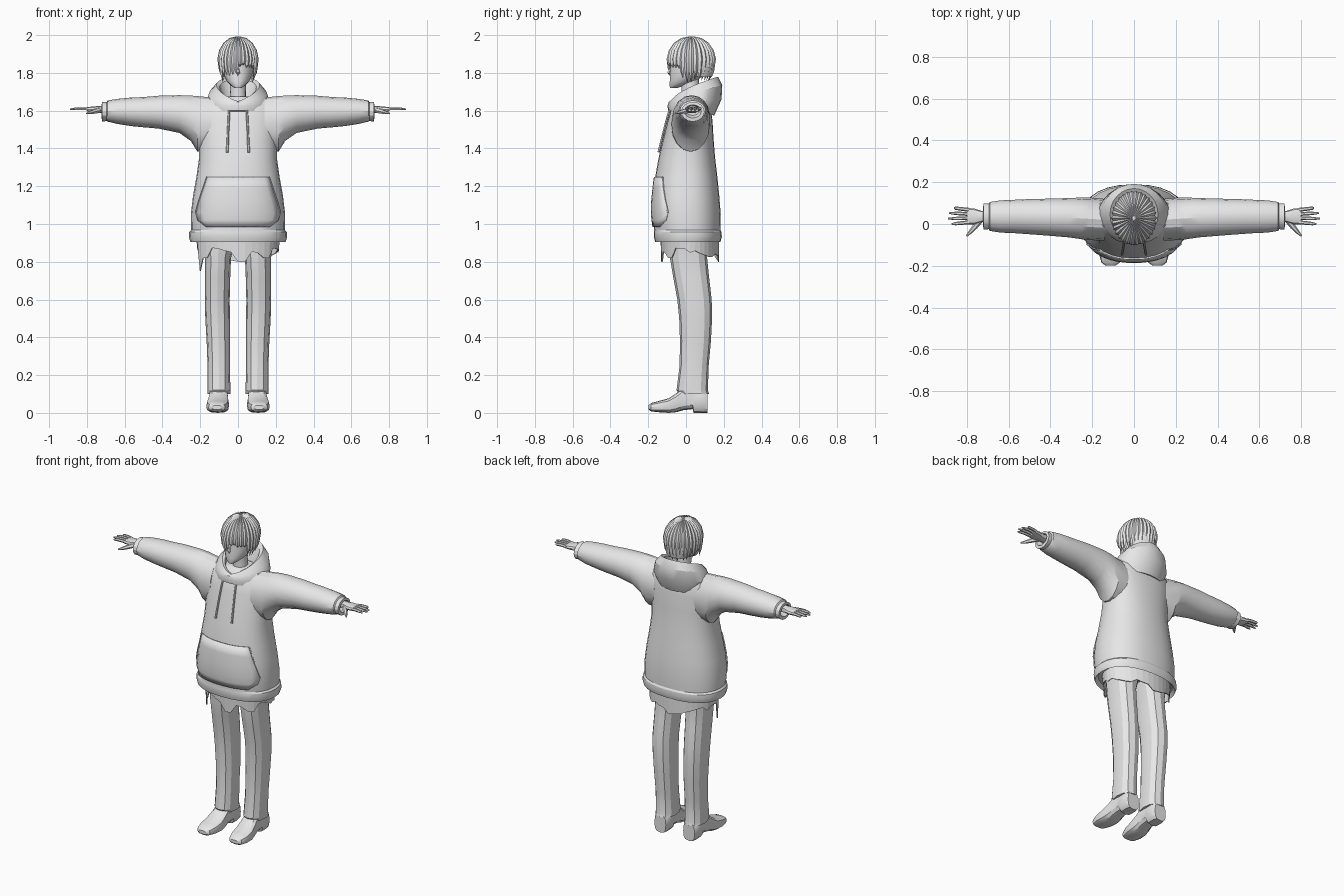
import bpy, bmesh, math, random
from mathutils import Vector

if "Cube" in bpy.data.objects:
    bpy.data.objects.remove(bpy.data.objects["Cube"])

random.seed(4)
grey = bpy.data.materials.new("plain_grey")
grey.diffuse_color = (0.8, 0.8, 0.8, 1)
grey.use_nodes = True
grey.node_tree.nodes["Principled BSDF"].inputs["Base Color"].default_value = grey.diffuse_color


def finish(name, bm, mirror=False, smooth=None, thick=0):
    bmesh.ops.recalc_face_normals(bm, faces=bm.faces)
    me = bpy.data.meshes.new(name)
    bm.to_mesh(me)
    bm.free()
    me.materials.append(grey)
    ob = bpy.data.objects.new(name, me)
    bpy.context.collection.objects.link(ob)
    if thick:
        ob.modifiers.new("thickness", 'SOLIDIFY').thickness = thick
    if mirror:
        ob.modifiers.new("mirror", 'MIRROR')
    if smooth:
        bpy.context.view_layer.objects.active = ob
        ob.select_set(True)
        bpy.ops.object.shade_smooth_by_angle(angle=math.radians(smooth))
        ob.select_set(False)
    return ob


def loft(bm, rings, cap=True, loop=False):
    vs = [[bm.verts.new(p) for p in r] for r in rings]
    n = len(vs[0])
    pairs = list(zip(vs, vs[1:])) + ([(vs[-1], vs[0])] if loop else [])
    for a, b in pairs:
        for i in range(n):
            j = (i + 1) % n
            bm.faces.new((a[i], a[j], b[j], b[i]))
    if cap and not loop:
        bm.faces.new(vs[0])
        bm.faces.new(vs[-1])


def oval(c, u, v, n=16, p=2.0):
    """Rounded outline about c spanned by half-axes u and v."""
    c, u, v = Vector(c), Vector(u), Vector(v)
    out = []
    for i in range(n):
        a = 2 * math.pi * i / n
        k, s = math.cos(a), math.sin(a)
        out.append(c + u * math.copysign(abs(k) ** (2 / p), k)
                   + v * math.copysign(abs(s) ** (2 / p), s))
    return out


def flat_ring(z, rx, yf, yb, n=16, p=2.0, xc=0):
    return oval((xc, (yf + yb) / 2, z), (rx, 0, 0), (0, (yb - yf) / 2, 0), n, p)


def tube(bm, pts, radii, n=6):
    pts = [Vector(p) for p in pts]
    rings = []
    for i, p in enumerate(pts):
        d = pts[min(i + 1, len(pts) - 1)] - pts[max(i - 1, 0)]
        q = d.to_track_quat('Z', 'Y')
        rings.append(oval(p, q @ Vector((radii[i], 0, 0)), q @ Vector((0, radii[i], 0)), n))
    loft(bm, rings)


# Hoodie body: z, half width, front y, back y
BODY = [(0.905, .252, -.163, .182), (0.93, .260, -.170, .190), (0.958, .258, -.170, .188),
        (0.968, .248, -.168, .182), (1.05, .250, -.180, .184), (1.15, .238, -.176, .176),
        (1.25, .220, -.163, .166), (1.35, .206, -.145, .154), (1.45, .206, -.121, .146),
        (1.55, .215, -.096, .140), (1.62, .210, -.075, .130), (1.665, .165, -.045, .110)]
bm = bmesh.new()
loft(bm, [flat_ring(.925, .235, -.145, .165, 28, 2.3)]
     + [flat_ring(*r, 28, 2.3) for r in BODY] + [flat_ring(1.675, .08, -.03, .09, 28)])
finish("hoodie_body", bm, smooth=25)


def front_y(x, z):
    for a, b in zip(BODY, BODY[1:]):
        if a[0] <= z <= b[0]:
            t = (z - a[0]) / (b[0] - a[0])
            _, rx, yf, yb = [m + (n - m) * t for m, n in zip(a, b)]
            k = max(0, 1 - abs(x / rx) ** 2.3) ** (1 / 2.3)
            return (yf + yb) / 2 - (yb - yf) / 2 * k


# Sleeves: x, centre y, half depth, centre z, half height
SLEEVE = [(.14, .02, .10, 1.525, .145), (.215, .025, .102, 1.53, .147), (.25, .027, .10, 1.56, .12),
          (.31, .03, .094, 1.582, .10), (.42, .033, .088, 1.592, .087), (.50, .035, .084, 1.592, .080),
          (.57, .036, .080, 1.594, .075), (.64, .036, .077, 1.596, .066), (.69, .036, .069, 1.598, .056),
          (.695, .036, .061, 1.595, .05), (.72, .036, .062, 1.594, .052), (.722, .036, .045, 1.596, .035),
          (.69, .036, .035, 1.60, .025)]
bm = bmesh.new()
loft(bm, [oval((x, y, z), (0, ry, 0), (0, 0, rz), 16) for x, y, ry, z, rz in SLEEVE])
finish("sleeves", bm, mirror=True, smooth=25)

# Front pocket and its slanted openings
bm = bmesh.new()
rows = [(.985, .17), (1.02, .215), (1.06, .225), (1.13, .205), (1.19, .185), (1.25, .165)]
grid = []
for z, w in rows:
    xs = [w * (i / 6 - 1) for i in range(13)]
    grid.append([bm.verts.new((x, front_y(x, z) - .007, z)) for x in xs])
for a, b in zip(grid, grid[1:]):
    for i in range(12):
        bm.faces.new((a[i], a[i + 1], b[i + 1], b[i]))
finish("front_pocket", bm, smooth=25, thick=.008)
bm = bmesh.new()
tube(bm, [(w, front_y(w, z) - .006, z) for z, w in rows[2:]], [.004] * 4, 5)
finish("pocket_edges", bm, mirror=True)

# Drawstrings
bm = bmesh.new()
zs = [1.635, 1.58, 1.52, 1.45, 1.38]
tube(bm, [(.045 + .012 * i / 4, front_y(.05, z) - .009, z) for i, z in enumerate(zs)],
     [.006, .006, .006, .006, .007])
finish("drawstrings", bm, mirror=True)

# Folded hood: half width, front y, back y, front z, back z, height curve
HOOD = [(.155, -.095, .150, 1.60, 1.575, 1), (.170, -.098, .188, 1.625, 1.66, 1),
        (.152, -.092, .192, 1.645, 1.735, .8), (.115, -.076, .170, 1.65, 1.78, .6),
        (.098, -.062, .145, 1.645, 1.765, .6), (.085, -.045, .105, 1.62, 1.69, .7),
        (.075, -.03, .09, 1.58, 1.60, 1)]
bm = bmesh.new()
rings = []
for i in range(24):
    a = 2 * math.pi * i / 24
    b = (1 - math.cos(a)) / 2
    rings.append([(w * math.sin(a), f + (k - f) * b, zf + (zb - zf) * b ** e)
                  for w, f, k, zf, zb, e in HOOD])
loft(bm, rings, loop=True)
finish("hood", bm, smooth=30)

# Ragged shirt tail below the hoodie
bm = bmesh.new()
n = 36
top, low = [], []
for i in range(n):
    a = 2 * math.pi * i / n
    x, y = math.sin(a), -math.cos(a)
    z = .86 + random.uniform(-.02, .015) - .04 * max(0, y) ** 2
    if i in (0, 1, 18):
        z = .80
    if i == 29:
        z = .75
    if i in (4, 5, 30, 31):
        z = .82
    top.append((.222 * x, .02 + .155 * y, .93))
    low.append((.215 * x, .022 + .153 * y, z))
loft(bm, [top, low], cap=False)
finish("shirt_tail", bm, thick=.006)

# Trousers: z, centre x, half width, front y, back y
LEG = [(.95, .098, .094, -.09, .12), (.82, .106, .069, -.085, .112), (.72, .108, .067, -.068, .122),
       (.60, .110, .066, -.046, .136), (.50, .108, .065, -.036, .138), (.38, .104, .062, -.032, .132),
       (.25, .102, .059, -.034, .120), (.12, .101, .061, -.050, .116), (.10, .101, .061, -.035, .122)]
bm = bmesh.new()
loft(bm, [flat_ring(z, w, f, b, 12, 2.3, x) for z, x, w, f, b in LEG])
finish("trousers", bm, mirror=True, smooth=20)

# Shoes: y, centre x, half width, bottom z, top z
SHOE = [(-.198, .112, .025, .018, .040), (-.185, .112, .044, .008, .052), (-.14, .110, .058, .003, .064),
        (-.09, .107, .060, .0, .078), (-.05, .104, .055, .004, .105), (-.015, .102, .050, .014, .135),
        (.035, .101, .048, .02, .14), (.04, .101, .048, .0, .14), (.09, .101, .050, .0, .13),
        (.115, .101, .040, .0, .11)]
bm = bmesh.new()
loft(bm, [oval((x, y, (b + t) / 2), (w, 0, 0), (0, 0, (t - b) / 2), 12, 3) for y, x, w, b, t in SHOE])
finish("shoes", bm, mirror=True, smooth=30)

# Hands: palm, four fingers and thumb
bm = bmesh.new()
PALM = [(.68, .036, .026, .022), (.73, .036, .027, .019), (.765, .036, .038, .016), (.80, .038, .039, .012)]
loft(bm, [oval((x, y, 1.607), (0, ry, 0), (0, 0, rz), 10, 2.5) for x, y, ry, rz in PALM])
for y, tip, dy in ((.008, .872, -.008), (.028, .89, -.002), (.048, .884, .004), (.068, .86, .010)):
    tube(bm, [(.79, y, 1.609), (.825, y + dy * .4, 1.612), (.855, y + dy * .8, 1.611), (tip, y + dy, 1.608)],
         [.0095, .009, .008, .004])
tube(bm, [(.735, .02, 1.602), (.76, -.012, 1.596), (.78, -.035, 1.59), (.802, -.058, 1.585)],
     [.015, .013, .010, .004])
finish("hands", bm, mirror=True, smooth=40)

# Head, neck and nose
bm = bmesh.new()
HEAD = [(1.72, .018, -.084, -.045), (1.732, .036, -.088, -.01), (1.755, .060, -.087, .05),
        (1.79, .077, -.086, .10), (1.83, .085, -.083, .125), (1.88, .088, -.083, .135),
        (1.93, .078, -.07, .125), (1.97, .045, -.03, .09)]
loft(bm, [flat_ring(*r, 18) for r in HEAD])
finish("head", bm, smooth=40)
bm = bmesh.new()
loft(bm, [flat_ring(1.58, .06, -.03, .09, 14), flat_ring(1.66, .043, -.02, .07, 14),
          flat_ring(1.77, .042, -.03, .07, 14)])
finish("neck", bm, smooth=40)
bm = bmesh.new()
tube(bm, [(0, -.078, 1.83), (0, -.090, 1.80), (0, -.085, 1.785)], [.004, .011, .004], 6)
finish("nose", bm, smooth=40)

# Hair: a cap, then overlapping locks falling from the crown
C, R = Vector((0, .028, 1.862)), Vector((.100, .122, .128))
bm = bmesh.new()
rings = [flat_ring(1.78, .070, .02, .138, 20), flat_ring(1.82, .090, -.015, .148, 20)]
for k in range(8):
    e = math.radians(k * 12)
    c = math.cos(e)
    rings.append(flat_ring(C.z + R.z * math.sin(e), R.x * c, C.y - R.y * c, C.y + R.y * c, 20))
loft(bm, rings)
finish("hair_cap", bm, smooth=40)

bm = bmesh.new()
N = 30
for i in range(N):
    a = 2 * math.pi * (i + .5) / N
    side = Vector((math.cos(a), math.sin(a), 0))
    out = Vector((math.sin(a), -math.cos(a), 0))
    f = math.cos(a)
    end = 1.765 + random.uniform(-.015, .015)
    if f > .55:                                   # fringe, longer on one side
        end = (1.83 if out.x > 0 else 1.785) + random.uniform(-.015, .015)
    pull = .12 if f > .3 else .24
    rings = []
    path = [(math.sin(math.radians(d)), C.z + R.z * math.cos(math.radians(d))) for d in (5, 25, 45, 65, 85)]
    path += [(1.0 - pull * .3, C.z + (end - C.z) * .55), (1.0 - pull, end)]
    for j, (s, z) in enumerate(path):
        p = Vector((out.x * R.x * s, C.y + out.y * R.y * s, z))
        up = Vector((out.x * s, out.y * s, max(0, (z - C.z) / R.z)))
        w = .0145 * s * (1, 1, 1, 1, 1, .8, .1)[j]
        t = (.004, .007, .009, .010, .010, .008, .001)[j]
        rings.append([p - side * w, p + up * t, p + side * w, p - up * t])
    loft(bm, rings)
finish("hair_locks", bm, smooth=25)
